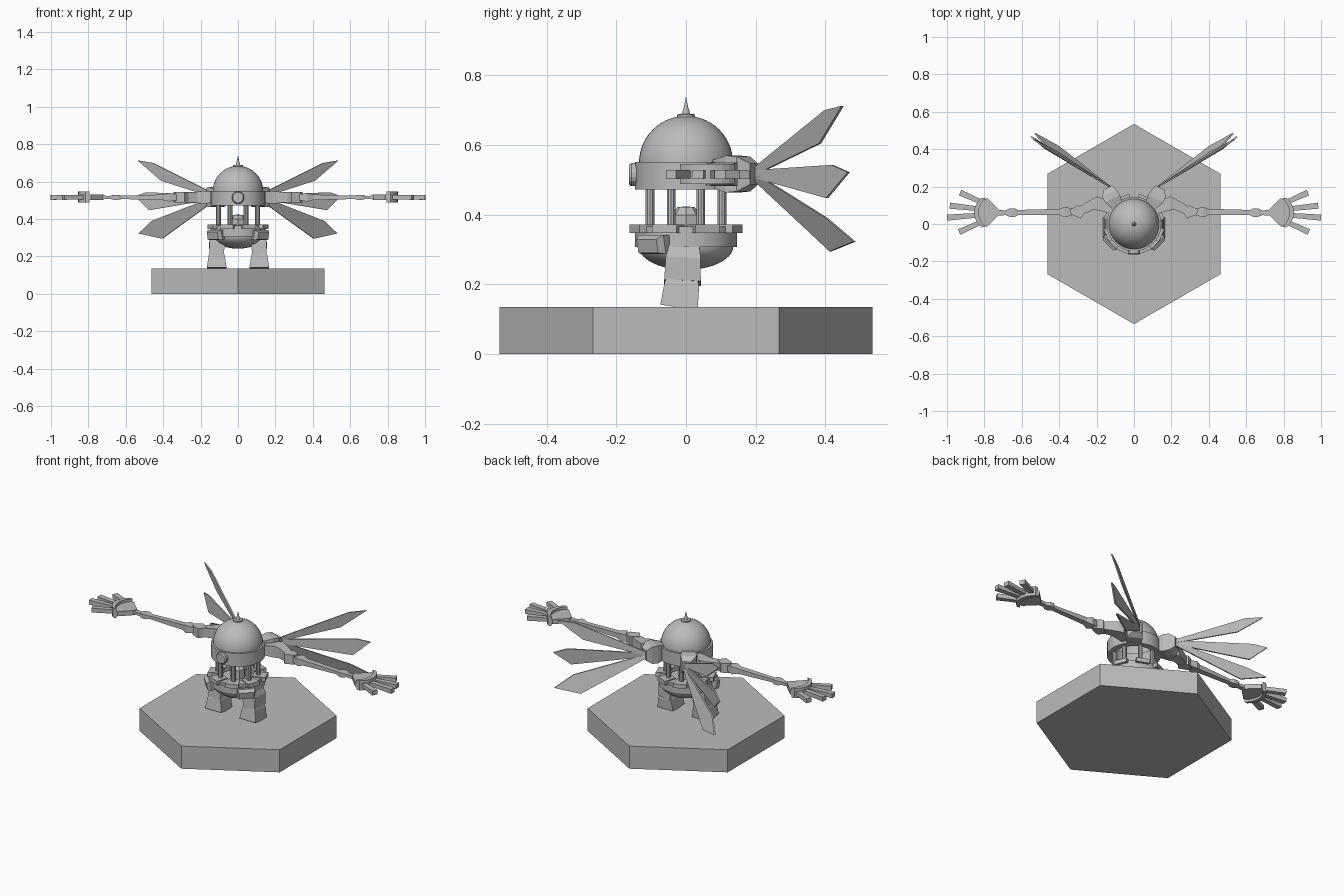
import bpy, bmesh, math
from mathutils import Vector

if "Cube" in bpy.data.objects:
    bpy.data.objects.remove(bpy.data.objects["Cube"])

grey = bpy.data.materials.new("stone grey")
grey.diffuse_color = (0.5, 0.5, 0.5, 1)
grey.use_nodes = True
grey.node_tree.nodes["Principled BSDF"].inputs["Base Color"].default_value = grey.diffuse_color


def make(name, verts, faces, mirror=False, smooth=False):
    me = bpy.data.meshes.new(name)
    me.from_pydata([tuple(v) for v in verts], [], faces)
    bm = bmesh.new()
    bm.from_mesh(me)
    bmesh.ops.remove_doubles(bm, verts=bm.verts, dist=1e-5)
    bmesh.ops.recalc_face_normals(bm, faces=bm.faces)
    bm.to_mesh(me)
    bm.free()
    ob = bpy.data.objects.new(name, me)
    bpy.context.collection.objects.link(ob)
    me.materials.append(grey)
    if mirror:
        ob.modifiers.new("mirror", "MIRROR").use_mirror_merge = False
    if smooth:
        bpy.ops.object.select_all(action='DESELECT')
        ob.select_set(True)
        bpy.context.view_layer.objects.active = ob
        bpy.ops.object.shade_smooth_by_angle(angle=math.radians(35))
    return ob


def lathe(name, profile, n=32, centre=(0, 0), phase=0, closed=False, smooth=True):
    """Spin (radius, z) points round a vertical axis."""
    verts, faces, k = [], [], len(profile)
    for i in range(n):
        a = phase + 2 * math.pi * i / n
        for r, z in profile:
            verts.append((centre[0] + r * math.cos(a), centre[1] + r * math.sin(a), z))
    for i in range(n):
        j = (i + 1) % n
        for p in range(k if closed else k - 1):
            q = (p + 1) % k
            faces.append((i * k + p, j * k + p, j * k + q, i * k + q))
    return make(name, verts, faces, smooth=smooth)


def slab(name, pts, z0, z1, mirror=True):
    """Extrude a flat outline upward."""
    n = len(pts)
    verts = [(x, y, z0) for x, y in pts] + [(x, y, z1) for x, y in pts]
    faces = [tuple(range(n)), tuple(range(n, 2 * n))]
    faces += [(i, (i + 1) % n, n + (i + 1) % n, n + i) for i in range(n)]
    return make(name, verts, faces, mirror)


def beam(name, stations, sides=4, mirror=True, up=(0, 0, 1)):
    """Tapered bar through stations of (point, width, height)."""
    pts = [Vector(s[0]) for s in stations]
    d = (pts[-1] - pts[0]).normalized()
    side = d.cross(Vector(up)).normalized()
    top = side.cross(d)
    verts, faces = [], []
    for p, (_, w, h) in zip(pts, stations):
        for i in range(sides):
            a = math.pi * (2 * i + 1) / sides
            s = 0.5 / math.cos(math.pi / sides)
            verts.append(p + side * w * s * math.cos(a) + top * h * s * math.sin(a))
    for k in range(len(pts) - 1):
        for i in range(sides):
            j = (i + 1) % sides
            faces.append((k * sides + i, k * sides + j, (k + 1) * sides + j, (k + 1) * sides + i))
    last = (len(pts) - 1) * sides
    faces += [tuple(range(sides)), tuple(range(last, last + sides))]
    return make(name, verts, faces, mirror)


def arc(r, h, z, a0, a1, n=14):
    return [(max(0, r * math.cos(math.radians(a0 + (a1 - a0) * i / n))),
             z + h * math.sin(math.radians(a0 + (a1 - a0) * i / n))) for i in range(n + 1)]


# Hexagonal base
lathe("base", [(0, 0), (0.535, 0), (0.535, 0.135), (0, 0.135)], 6, phase=math.pi / 6, smooth=False)

# Dome, spike and upper ring
lathe("dome", arc(0.135, 0.135, 0.549, 0, 90), 40)
lathe("spike", [(0.026, 0.68), (0.026, 0.688), (0.012, 0.69), (0.006, 0.71), (0, 0.74)], 12)
lathe("upper_ring", [(0.146, 0.473), (0.146, 0.551), (0.11, 0.551), (0.11, 0.473)], 40, closed=True)
beam("front_medallion", [((0, -0.14, 0.515), 0.066, 0.066), ((0, -0.157, 0.515), 0.066, 0.066),
                         ((0, -0.164, 0.515), 0.056, 0.056)], 16, False)

# Lower ring, bowl and core
lathe("lower_ring", [(0, 0.349), (0.146, 0.349), (0.146, 0.307), (0.13, 0.307)], 40)
lathe("bowl", arc(0.136, 0.068, 0.31, 0, -90), 40)
lathe("core", [(0.042, 0.345), (0.042, 0.4), (0.025, 0.422), (0, 0.424)], 8, smooth=False)

# Pillars with foot blocks round the waist
for i in range(8):
    a = math.radians(22.5 + 45 * i)
    c, s = math.cos(a), math.sin(a)
    lathe("pillar", [(0.013, 0.36), (0.013, 0.48)], 10, (0.112 * c, 0.112 * s))
    beam("pillar_foot", [((0.085 * c, 0.085 * s, 0.36), 0.06, 0.024),
                         ((0.16 * c, 0.16 * s, 0.36), 0.075, 0.024)], mirror=False)
lathe("waist_ring", [(0.142, 0.347), (0.142, 0.366), (0.09, 0.366), (0.09, 0.347)], 32, closed=True)

# Hip guards, set diagonally at the front
beam("hip_guard", [((0.10, -0.075, 0.32), 0.09, 0.045), ((0.122, -0.097, 0.315), 0.1, 0.056),
                   ((0.136, -0.111, 0.31), 0.08, 0.04)])

# Legs
beam("thigh", [((0.095, -0.005, 0.315), 0.08, 0.085), ((0.112, -0.008, 0.27), 0.085, 0.1),
               ((0.116, -0.01, 0.205), 0.075, 0.105)], up=(0, 1, 0))
beam("shin", [((0.114, -0.005, 0.235), 0.06, 0.07), ((0.114, -0.012, 0.2), 0.085, 0.1),
              ((0.114, -0.02, 0.134), 0.105, 0.108)], up=(0, 1, 0))

# Wing mounts at the back
beam("wing_mount", [((0.085, 0.09, 0.517), 0.06, 0.08), ((0.115, 0.135, 0.517), 0.09, 0.106),
                    ((0.132, 0.165, 0.517), 0.085, 0.1), ((0.14, 0.195, 0.517), 0.05, 0.06)])

# Wing blades: (root, lower mid, tip, upper mid)
blades = {
    "upper_wing": [(0.115, 0.19, 0.53), (0.115, 0.19, 0.51), (0.41, 0.385, 0.605), (0.535, 0.45, 0.713), (0.455, 0.4, 0.70)],
    "middle_wing": [(0.115, 0.19, 0.528), (0.115, 0.19, 0.508), (0.475, 0.405, 0.448), (0.55, 0.467, 0.522), (0.49, 0.42, 0.543)],
    "lower_wing": [(0.115, 0.19, 0.525), (0.115, 0.19, 0.505), (0.405, 0.415, 0.295), (0.53, 0.484, 0.323), (0.46, 0.405, 0.39)],
}
for name, pts in blades.items():
    t = Vector((0.56, -0.83, 0)) * 0.004
    n = len(pts)
    verts = [Vector(p) + t for p in pts] + [Vector(p) - t for p in pts]
    faces = [tuple(range(n)), tuple(range(n, 2 * n))]
    faces += [(i, (i + 1) % n, n + (i + 1) % n, n + i) for i in range(n)]
    make(name, verts, faces, True)

# Arms
Z = 0.516
beam("upper_arm", [((0.11, 0.08, Z), 0.06, 0.055), ((0.19, 0.11, Z), 0.075, 0.068), ((0.22, 0.105, Z), 0.06, 0.06),
                   ((0.30, 0.065, Z), 0.045, 0.045)])
slab("elbow", [(0.255, 0.07), (0.285, 0.03), (0.335, 0.05), (0.345, 0.075), (0.3, 0.1)], 0.488, 0.544)
beam("forearm", [((0.32, 0.065, Z), 0.03, 0.03), ((0.37, 0.064, Z), 0.055, 0.045), ((0.40, 0.064, Z), 0.034, 0.03),
                 ((0.62, 0.061, Z), 0.028, 0.018), ((0.64, 0.061, Z), 0.046, 0.026), ((0.665, 0.061, Z), 0.046, 0.026),
                 ((0.685, 0.06, Z), 0.025, 0.016), ((0.76, 0.06, Z), 0.035, 0.02)])

# Hands: palm, curved knuckle band and four fingers
slab("palm", [(0.72, 0.05), (0.785, -0.015), (0.82, 0.0), (0.84, 0.06), (0.82, 0.12), (0.785, 0.138), (0.72, 0.075)], 0.502, 0.53)
fan = [math.radians(-52 + 13 * i) for i in range(9)]
slab("knuckle_band", [(0.75 + 0.105 * math.cos(a), 0.061 + 0.1 * math.sin(a)) for a in fan]
     + [(0.735 + 0.095 * math.cos(a), 0.061 + 0.098 * math.sin(a)) for a in reversed(fan)], 0.488, 0.546)
for base, tip in [((0.80, 0.11), (0.93, 0.168)), ((0.82, 0.08), (0.985, 0.098)),
                  ((0.82, 0.048), (1.0, 0.034)), ((0.80, 0.018), (0.935, -0.043))]:
    beam("finger", [((*base, Z), 0.024, 0.022), ((*tip, Z), 0.032, 0.026)])
